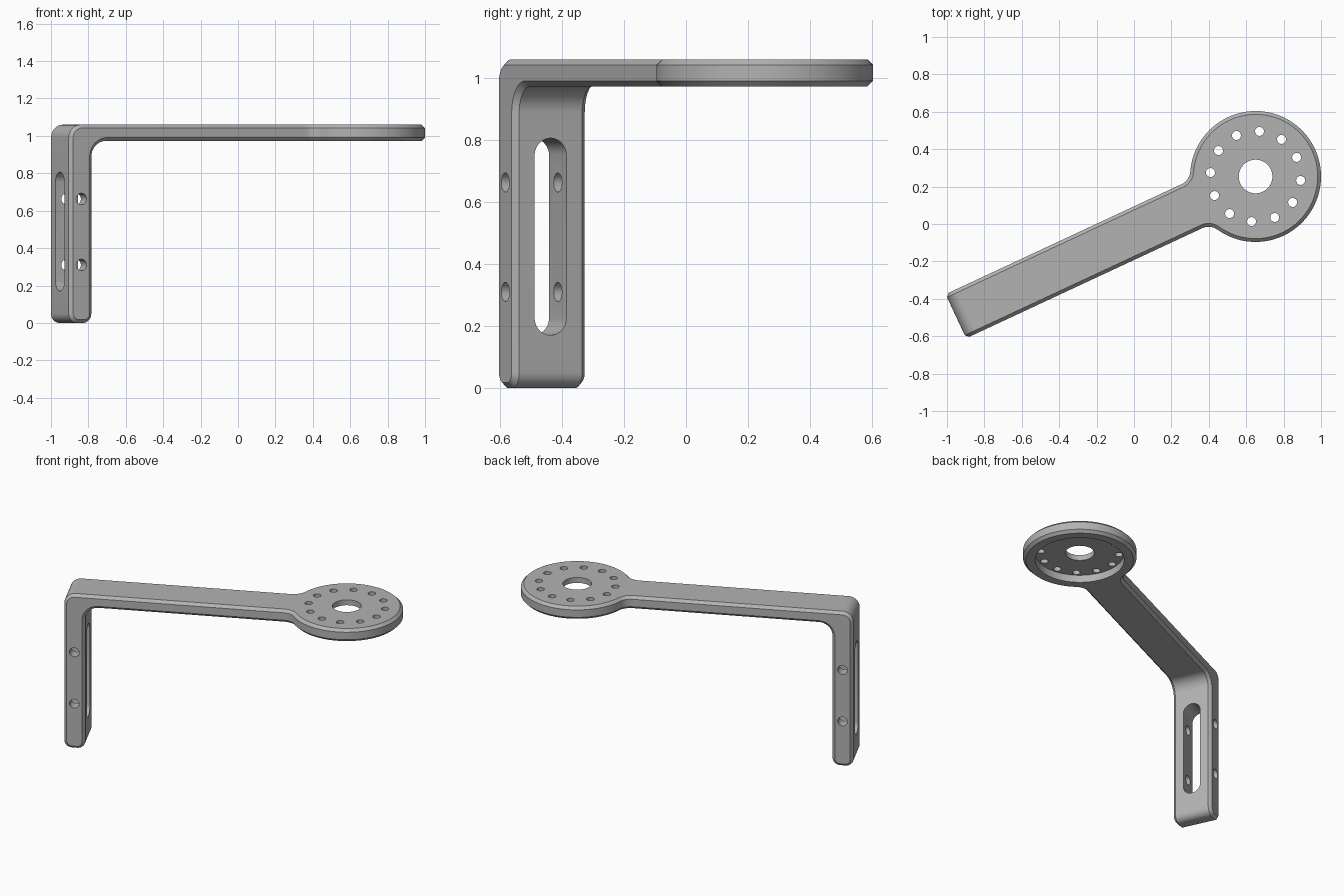
import bpy, bmesh
from math import cos, sin, radians, degrees, atan2, sqrt, pi
from mathutils import Matrix, Vector

cube = bpy.data.objects.get("Cube")
if cube:
    bpy.data.objects.remove(cube)

# Main dimensions; u runs along the arm, v across it
HALF = 0.13          # half width of the strip
LEG = 0.133          # leg thickness
LOW, TOP = 0.973, 1.06
CH = 0.018           # chamfer
D, R = 1.768, 0.35   # head centre along the arm, head radius
NECK = 0.08          # neck fillet radius
ANGLE = radians(25)
PLACE = Matrix.Translation((0.65 - D * cos(ANGLE), 0.254 - D * sin(ANGLE), 0)) @ Matrix.Rotation(ANGLE, 4, 'Z')


def arc(cx, cy, r, start, end, n):
    angles = [radians(start + (end - start) * i / n) for i in range(n + 1)]
    return [(cx + r * cos(a), cy + r * sin(a)) for a in angles]


def inset(points, c):
    """Move an open outline inward (to the right of its direction)."""
    pts = [Vector(p) for p in points]
    normals = []
    for a, b in zip(pts, pts[1:]):
        d = (b - a).normalized()
        normals.append(Vector((d.y, -d.x)))
    before, after = normals[:1] + normals, normals + normals[-1:]
    return [p + (m + n) * (c / (1 + m.dot(n))) for p, m, n in zip(pts, before, after)]


def chamfered_plate(bm, outline, low, high, place):
    """Plate with chamfered rims, left open between outline ends."""
    small = inset(outline, CH)
    rings = [(small, low), (outline, low + CH), (outline, high - CH), (small, high)]
    rows = [[bm.verts.new(place(p[0], p[1], h)) for p in pts] for pts, h in rings]
    for lower, upper in zip(rows, rows[1:]):
        for i in range(len(outline) - 1):
            bm.faces.new((lower[i], lower[i + 1], upper[i + 1], upper[i]))
    bm.faces.new(rows[0])
    bm.faces.new(rows[-1])


def make_object(name, bm):
    bmesh.ops.recalc_face_normals(bm, faces=bm.faces)
    mesh = bpy.data.meshes.new(name)
    bm.to_mesh(mesh)
    bm.free()
    obj = bpy.data.objects.new(name, mesh)
    bpy.context.collection.objects.link(obj)
    return obj


def cylinder(bm, centre, r, depth, turn=Matrix(), segments=32):
    return bmesh.ops.create_cone(bm, cap_ends=True, segments=segments, radius1=r, radius2=r,
                                 depth=depth, matrix=Matrix.Translation(centre) @ turn)["verts"]


# Outlines: bent strip seen from its side, round head seen from above
neck_u = D - sqrt((R + NECK) ** 2 - (HALF + NECK) ** 2)
seam = neck_u - 0.02
fillet, foot, bend = 0.085, 0.05, 0.07
strip = [(seam, LOW)]
strip += arc(LEG + fillet, LOW - fillet, fillet, 90, 180, 12)
strip += arc(LEG - foot, foot, foot, 0, -90, 10)
strip += arc(foot, foot, foot, -90, -180, 10)
strip += arc(bend, TOP - bend, bend, 180, 90, 12)
strip += [(seam, TOP)]

phi = degrees(atan2(HALF + NECK, D - neck_u))
neck = [(seam, HALF)] + arc(neck_u, HALF + NECK, NECK, -90, -phi, 8)[:-1]
head = neck + arc(D, 0, R, 180 - phi, phi - 180, 80) + [(u, -v) for u, v in reversed(neck)]

# Bracket body
bm = bmesh.new()
chamfered_plate(bm, strip, -HALF, HALF, lambda a, b, h: (a, h, b))
chamfered_plate(bm, head, LOW, TOP, lambda a, b, h: (a, b, h))
bmesh.ops.remove_doubles(bm, verts=bm.verts, dist=1e-5)
bracket = make_object("bracket", bm)

# Pocket cutter: leg slot and the recess under the head
bm = bmesh.new()
along_u = Matrix.Rotation(pi / 2, 4, 'Y') @ Matrix.Rotation(pi / 32, 4, 'Z')
slot_z, slot_r, slot_half = 0.488, 0.057, 0.261
for v in cylinder(bm, (LEG / 2, 0, slot_z), slot_r, 0.4, along_u):
    v.co.z += slot_half if v.co.z > slot_z else -slot_half
cylinder(bm, (D, 0, LOW - 0.05), 0.275, 0.2, segments=64)
pockets = make_object("pocket_cutter", bm)

# Hole cutter: side holes, centre bore and ring of twelve holes
bm = bmesh.new()
for z in (0.31, 0.663):
    cylinder(bm, (LEG / 2, 0, z), 0.031, 0.6, Matrix.Rotation(pi / 2, 4, 'X'), 24)
cylinder(bm, (D, 0, TOP), 0.09, 0.4, segments=48)
for i in range(12):
    a = 2 * pi * i / 12
    cylinder(bm, (D + 0.242 * cos(a), 0.242 * sin(a), TOP), 0.024, 0.4, segments=20)
holes = make_object("hole_cutter", bm)

for cutter in (pockets, holes):
    cutter.hide_render = True
    mod = bracket.modifiers.new(cutter.name, 'BOOLEAN')
    mod.operation, mod.solver, mod.object = 'DIFFERENCE', 'EXACT', cutter

# Bake the cuts and drop the cutters
bpy.context.view_layer.update()
graph = bpy.context.evaluated_depsgraph_get()
cut = bpy.data.meshes.new_from_object(bracket.evaluated_get(graph))
bracket.modifiers.clear()
bracket.data = cut
for cutter in (pockets, holes):
    bpy.data.objects.remove(cutter)
cut.transform(PLACE)

# Grey metal
metal = bpy.data.materials.new("grey_metal")
metal.use_nodes = True
colour = (0.45, 0.45, 0.45, 1)
metal.diffuse_color = colour
metal.node_tree.nodes["Principled BSDF"].inputs["Base Color"].default_value = colour
cut.materials.clear()
cut.materials.append(metal)

bpy.ops.object.select_all(action='DESELECT')
bracket.select_set(True)
bpy.context.view_layer.objects.active = bracket
bpy.ops.object.shade_smooth_by_angle(angle=radians(25))
